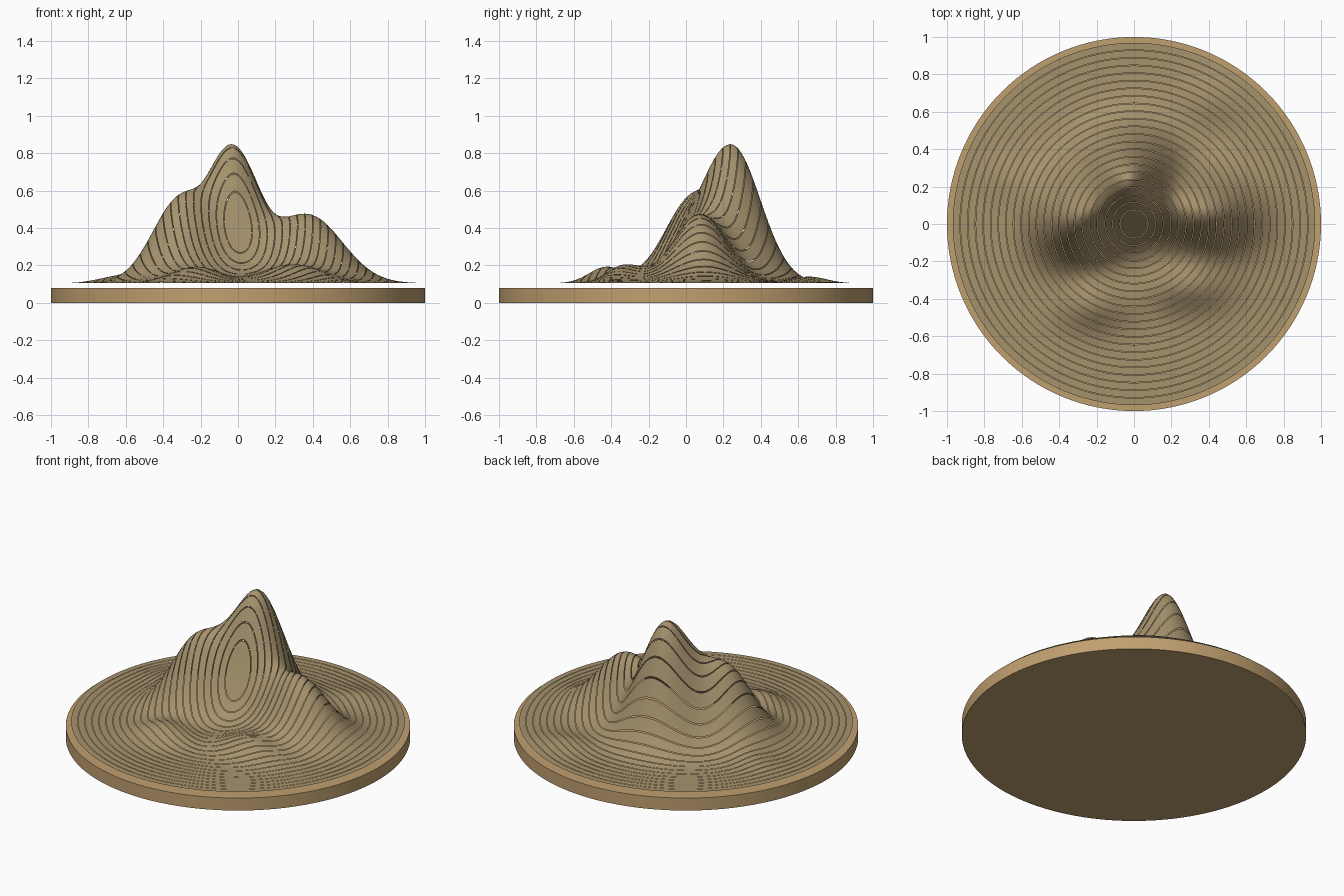
import bpy, bmesh, math

cube = bpy.data.objects.get("Cube")
if cube:
    bpy.data.objects.remove(cube, do_unlink=True)

SEGMENTS = 128
FLOOR = 0.105
CAP_RADIUS = 0.075
OUTER_RADIUS = 0.97
RINGS = 22
GAP = 0.0015

# Hills: x, y, height, east-west spread, south spread, north spread
HILLS = [
    (-0.03, 0.25, 0.71, 0.15, 0.17, 0.152),    # summit
    (-0.32, 0.03, 0.42, 0.145, 0.15, 0.15),    # west shoulder
    (0.38, 0.07, 0.36, 0.18, 0.14, 0.14),      # east shoulder
    (-0.22, -0.43, 0.085, 0.13, 0.09, 0.10),   # south-west knoll
    (0.29, -0.33, 0.095, 0.16, 0.09, 0.10),    # south-east knoll
    (0.40, 0.66, 0.035, 0.12, 0.09, 0.09),     # north-east rise
    (-0.66, 0.25, 0.03, 0.10, 0.09, 0.09),     # west rise
]


def make_material(name, colour):
    mat = bpy.data.materials.new(name)
    mat.use_nodes = True
    mat.diffuse_color = colour
    bsdf = mat.node_tree.nodes["Principled BSDF"]
    bsdf.inputs["Base Color"].default_value = colour
    bsdf.inputs["Roughness"].default_value = 0.8
    return mat


def height(x, y):
    z = FLOOR
    for cx, cy, h, sx, south, north in HILLS:
        sy = south if y < cy else north
        z += h * math.exp(-0.5 * (((x - cx) / sx) ** 2 + ((y - cy) / sy) ** 2))
    return z


def circle(bm, radius):
    verts = []
    for i in range(SEGMENTS):
        a = math.tau * i / SEGMENTS
        x, y = radius * math.cos(a), radius * math.sin(a)
        verts.append(bm.verts.new((x, y, height(x, y))))
    return verts


def bridge(bm, inner, outer):
    for i in range(SEGMENTS):
        j = (i + 1) % SEGMENTS
        bm.faces.new((inner[i], outer[i], outer[j], inner[j]))


def finish(bm, name, mat):
    mesh = bpy.data.meshes.new(name)
    bm.to_mesh(mesh)
    bm.free()
    mesh.materials.append(mat)
    obj = bpy.data.objects.new(name, mesh)
    bpy.context.collection.objects.link(obj)
    bpy.ops.object.select_all(action="DESELECT")
    obj.select_set(True)
    bpy.context.view_layer.objects.active = obj
    bpy.ops.object.shade_smooth_by_angle(angle=math.radians(40))
    return obj


wood = make_material("light wood", (0.53, 0.35, 0.16, 1))
earth = make_material("dull earth", (0.38, 0.29, 0.155, 1))

# Round base plate
bm = bmesh.new()
bmesh.ops.create_cone(bm, cap_ends=True, segments=SEGMENTS, radius1=1, radius2=1, depth=0.08)
bmesh.ops.translate(bm, verts=bm.verts, vec=(0, 0, 0.04))
finish(bm, "base_plate", wood)

# Centre cap of the landscape
bm = bmesh.new()
centre = bm.verts.new((0, 0, height(0, 0)))
middle = circle(bm, CAP_RADIUS / 2)
for i in range(SEGMENTS):
    bm.faces.new((centre, middle[i], middle[(i + 1) % SEGMENTS]))
bridge(bm, middle, circle(bm, CAP_RADIUS - GAP))
finish(bm, "terrain_cap", earth)

# Concentric landscape bands, parted by hairline slits
bm = bmesh.new()
step = (OUTER_RADIUS - CAP_RADIUS) / RINGS
for n in range(RINGS):
    start = CAP_RADIUS + n * step
    inner = circle(bm, start + GAP)
    middle = circle(bm, start + step / 2)
    outer = circle(bm, start + step - GAP)
    bridge(bm, inner, middle)
    bridge(bm, middle, outer)
finish(bm, "terrain_bands", earth)
